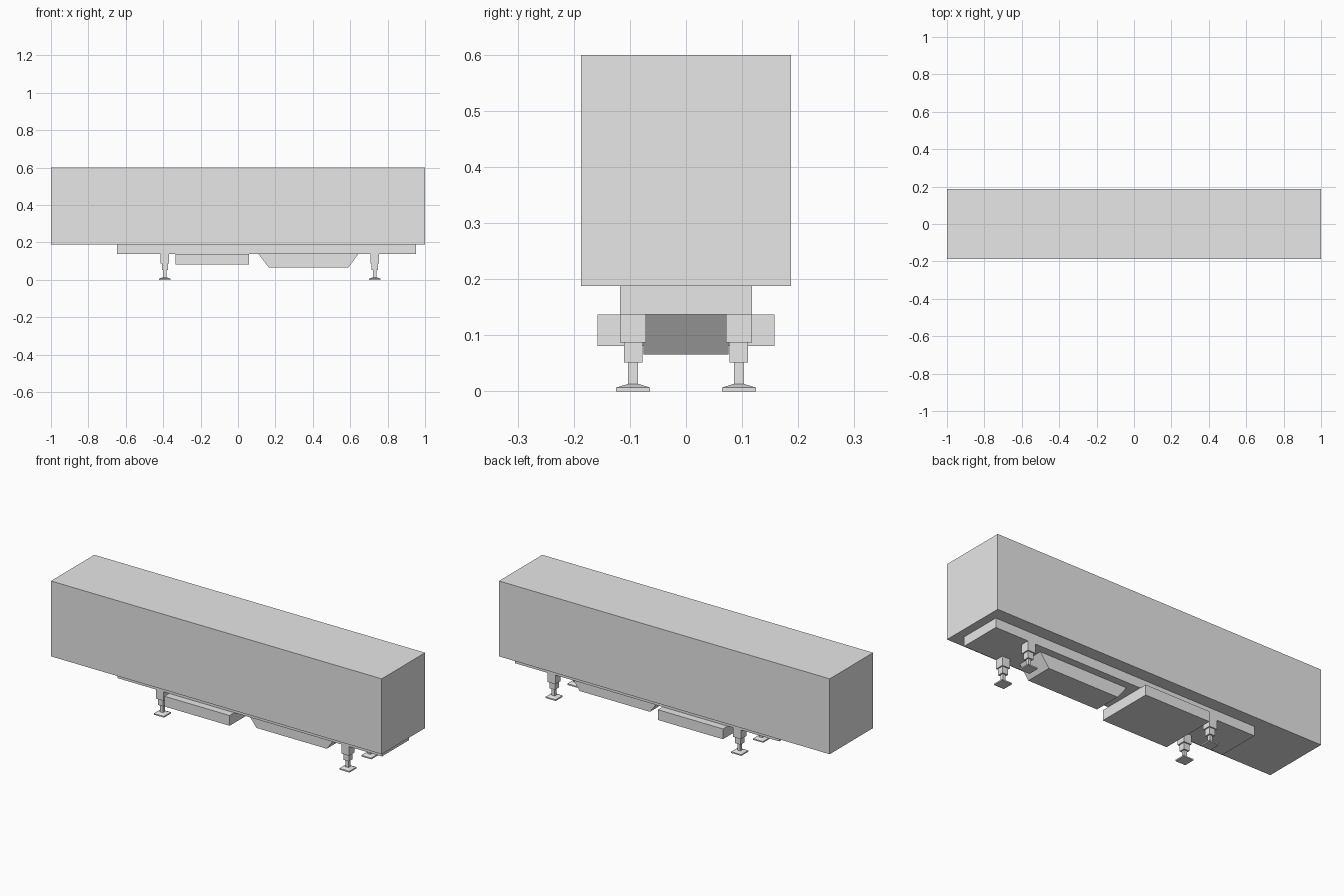
import bpy
import bmesh

cube = bpy.data.objects.get("Cube")
if cube:
    bpy.data.objects.remove(cube, do_unlink=True)

grey = bpy.data.materials.new("light_grey")
grey.use_nodes = True
grey.diffuse_color = (0.8, 0.8, 0.8, 1)
grey.node_tree.nodes["Principled BSDF"].inputs["Base Color"].default_value = (0.8, 0.8, 0.8, 1)


def frustum(bm, bottom, top, z0, z1):
    """Add a block between two rectangles given as (x0, x1, y0, y1)."""
    rings = []
    for (x0, x1, y0, y1), z in ((bottom, z0), (top, z1)):
        corners = ((x0, y0), (x1, y0), (x1, y1), (x0, y1))
        rings.append([bm.verts.new((x, y, z)) for x, y in corners])
    low, high = rings
    bm.faces.new(low[::-1])
    bm.faces.new(high)
    for i in range(4):
        j = (i + 1) % 4
        bm.faces.new((low[i], low[j], high[j], high[i]))


def make_part(name, blocks):
    bm = bmesh.new()
    for block in blocks:
        frustum(bm, *block)
    mesh = bpy.data.meshes.new(name)
    bm.to_mesh(mesh)
    bm.free()
    mesh.materials.append(grey)
    obj = bpy.data.objects.new(name, mesh)
    bpy.context.collection.objects.link(obj)
    return obj


def rect(x0, x1, half_y):
    return (x0, x1, -half_y, half_y)


def square(x, y, half):
    return (x - half, x + half, y - half, y + half)


# Large cargo body and the chassis plate beneath it
body = rect(-1, 1, 0.187)
make_part("cargo_body", [(body, body, 0.188, 0.6)])
plate = rect(-0.646, 0.953, 0.1175)
make_part("chassis_plate", [(plate, plate, 0.137, 0.188)])

# Full-width equipment box and the tapered belly tank
box = rect(-0.334, 0.06, 0.158)
make_part("equipment_box", [(box, box, 0.081, 0.137)])
make_part("belly_tank", [(rect(0.165, 0.59, 0.076), rect(0.11, 0.643, 0.076), 0.066, 0.137)])

# Four telescopic support legs with splayed feet
for end, x in (("rear", -0.391), ("front", 0.731)):
    for side, y in (("right", -0.0942), ("left", 0.0942)):
        blocks = []
        for half, z0, z1 in ((0.0233, 0.087, 0.137), (0.0165, 0.052, 0.087), (0.0088, 0.0134, 0.052)):
            section = square(x, y, half)
            blocks.append((section, section, z0, z1))
        make_part(f"{end}_{side}_support_leg", blocks)
        pad = square(x, y, 0.0303)
        make_part(f"{end}_{side}_foot", [
            (pad, pad, 0, 0.007),
            (pad, square(x, y, 0.0095), 0.007, 0.0134),
        ])
